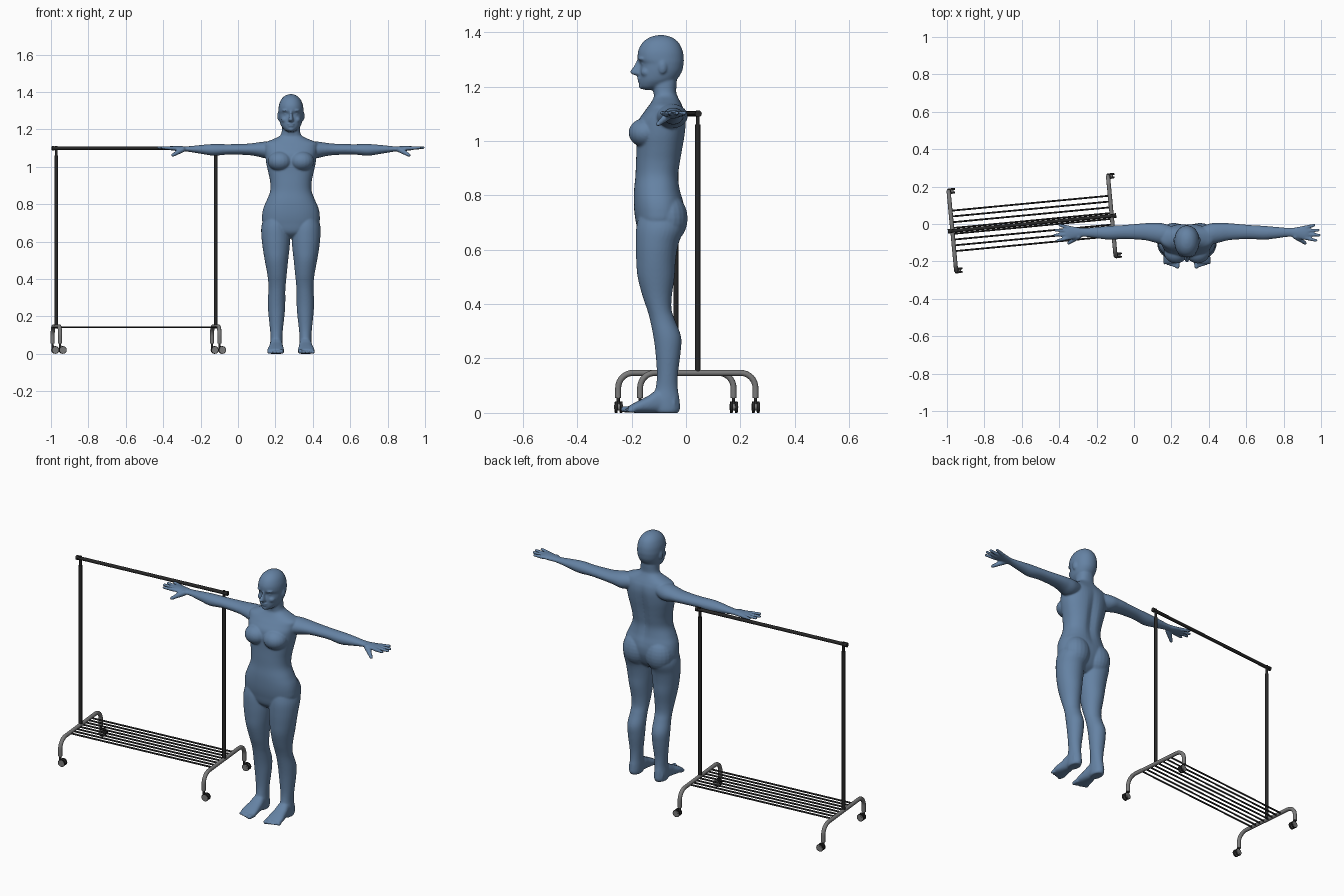
import bpy, bmesh, math
from mathutils import Matrix, Vector

cube = bpy.data.objects.get("Cube")
if cube:
    bpy.data.objects.remove(cube)


def material(name, r, g, b):
    mat = bpy.data.materials.new(name)
    mat.use_nodes = True
    mat.diffuse_color = (r, g, b, 1)
    mat.node_tree.nodes["Principled BSDF"].inputs["Base Color"].default_value = (r, g, b, 1)
    return mat


BLUE = material("slate blue", 0.13, 0.225, 0.37)
BLACK = material("soft black", 0.02, 0.02, 0.02)
GREY = material("mid grey", 0.2, 0.2, 0.2)


# ---------- helpers for the figure ----------
def smooth_rows(rows, steps=5):
    """Pass a Catmull-Rom curve through the given cross-sections."""
    out = []
    for i in range(len(rows) - 1):
        picks = [rows[max(i - 1, 0)], rows[i], rows[i + 1], rows[min(i + 2, len(rows) - 1)]]
        for k in range(steps):
            t = k / steps
            out.append([b + 0.5 * t * (c - a + t * (2 * a - 5 * b + 4 * c - d + t * (3 * (b - c) + d - a)))
                        for a, b, c, d in zip(*picks)])
    return out + [list(rows[-1])]


def loft(bm, axis, rows, power=1.0, sides=32):
    """Each row: position on the axis, then low/high limits on the two other axes."""
    u, v = [k for k in range(3) if k != axis]
    rings = []
    for t, u0, u1, v0, v1 in smooth_rows(rows):
        ring = []
        for k in range(sides):
            a = math.tau * k / sides
            c, s = math.cos(a), math.sin(a)
            p = [0, 0, 0]
            p[axis] = t
            p[u] = (u0 + u1) / 2 + (u1 - u0) / 2 * math.copysign(abs(c) ** power, c)
            p[v] = (v0 + v1) / 2 + (v1 - v0) / 2 * math.copysign(abs(s) ** power, s)
            ring.append(bm.verts.new(p))
        rings.append(ring)
    for a, b in zip(rings, rings[1:]):
        for k in range(sides):
            j = (k + 1) % sides
            bm.faces.new((a[k], a[j], b[j], b[k]))
    bm.faces.new(rings[0])
    bm.faces.new(rings[-1])
    return [vert for ring in rings for vert in ring]


def centred(rows):
    """Turn (z, half width, front, back) into full loft rows."""
    return [(z, -w, w, f, b) for z, w, f, b in rows]


def ball(bm, centre, radii):
    m = Matrix.Translation(centre) @ Matrix.Diagonal((*radii, 1))
    bmesh.ops.create_uvsphere(bm, u_segments=20, v_segments=14, radius=1, matrix=m)


def digit(bm, start, end, r0, r1, count=12):
    """Finger or toe as a tapering run of balls."""
    for k in range(count):
        t = k / (count - 1)
        ball(bm, Vector(start).lerp(Vector(end), t), [r0 + (r1 - r0) * t] * 3)


# ---------- figure: paired parts, made on the left side ----------
bm = bmesh.new()
# leg
loft(bm, 2, [
    (.74, .02, .14, -.17, -.02), (.68, .006, .158, -.183, -.008),
    (.62, .004, .157, -.185, -.028), (.56, .008, .15, -.183, -.038),
    (.5, .015, .14, -.178, -.042), (.43, .022, .127, -.16, -.052),
    (.38, .027, .121, -.143, -.053), (.34, .03, .12, -.132, -.04),
    (.28, .03, .124, -.12, -.018), (.22, .033, .121, -.112, -.02),
    (.14, .042, .113, -.107, -.03), (.09, .046, .109, -.112, -.03),
    (.05, .045, .112, -.125, -.024), (.015, .046, .112, -.12, -.022),
    (0, .05, .108, -.11, -.03)])
# foot and toes
loft(bm, 1, [
    (-.04, .052, .108, 0, .07), (-.1, .045, .112, 0, .085),
    (-.14, .041, .118, 0, .062), (-.18, .037, .126, 0, .042),
    (-.21, .04, .122, .002, .026)], 0.85)
for k in range(5):
    x = .049 + .017 * k
    r = .013 if k == 0 else .0095
    digit(bm, (x, -.195, r), (x + .002, -.228 + .005 * k, r), r, r * .9)
# arm and palm
loft(bm, 0, [
    (.06, -.1, -.02, 1.06, 1.135), (.13, -.108, .004, 1.046, 1.136),
    (.18, -.097, .006, 1.056, 1.13), (.23, -.086, .004, 1.063, 1.124),
    (.33, -.08, -.005, 1.066, 1.121), (.41, -.084, -.01, 1.06, 1.122),
    (.47, -.078, -.015, 1.068, 1.118), (.55, -.068, -.021, 1.081, 1.11),
    (.59, -.077, -.016, 1.083, 1.111), (.63, -.085, -.009, 1.087, 1.112),
    (.65, -.08, -.014, 1.09, 1.11)])
# fingers, thumb
for y, tip_x, tip_y in ((-.075, .69, -.088), (-.056, .708, -.06),
                        (-.036, .703, -.033), (-.018, .68, -.006)):
    digit(bm, (.635, y, 1.099), (tip_x, tip_y, 1.103), .0105, .008)
digit(bm, (.58, -.066, 1.093), (.632, -.102, 1.062), .016, .009)
# breast, buttock
ball(bm, (.058, -.148, 1.03), (.066, .063, .054))
ball(bm, (.07, -.066, .715), (.08, .072, .092))
# ear, brow, eye, cheek
ball(bm, (.064, -.086, 1.272), (.009, .016, .026))
ball(bm, (.027, -.157, 1.302), (.021, .019, .007))
ball(bm, (.026, -.15, 1.283), (.013, .014, .009))
ball(bm, (.032, -.144, 1.252), (.02, .022, .018))

# mirror to the right side
copy = bmesh.ops.duplicate(bm, geom=bm.verts[:] + bm.edges[:] + bm.faces[:])
for item in copy["geom"]:
    if isinstance(item, bmesh.types.BMVert):
        item.co.x *= -1

# ---------- figure: central parts ----------
# torso and neck
torso = loft(bm, 2, centred([
    (.62, .03, -.14, -.07), (.65, .11, -.172, -.035), (.7, .15, -.184, -.012),
    (.74, .154, -.19, -.006), (.78, .147, -.192, -.01), (.82, .13, -.191, -.02),
    (.87, .111, -.186, -.025), (.92, .111, -.184, -.018), (.97, .121, -.182, -.01),
    (1.02, .132, -.182, -.002), (1.07, .138, -.177, .002), (1.105, .142, -.155, -.003),
    (1.128, .14, -.138, -.013), (1.146, .1, -.126, -.022), (1.162, .065, -.118, -.03),
    (1.18, .051, -.12, -.036), (1.22, .047, -.126, -.034), (1.25, .045, -.13, -.035)]), 0.88, 48)
# spine groove
for vert in torso:
    if vert.co.y > -.08 and .76 < vert.co.z < 1.13:
        fade = math.sin(math.pi * (vert.co.z - .76) / .37)
        vert.co.y -= .014 * fade * math.exp(-(vert.co.x / .024) ** 2)
# head
loft(bm, 2, centred([
    (1.389, .008, -.105, -.08), (1.38, .032, -.135, -.05), (1.36, .052, -.161, -.026),
    (1.33, .064, -.176, -.012), (1.3, .067, -.177, -.008), (1.283, .066, -.168, -.009),
    (1.255, .063, -.171, -.015), (1.225, .055, -.172, -.034), (1.207, .043, -.171, -.06),
    (1.195, .03, -.166, -.09), (1.187, .014, -.15, -.11)]), 0.95, 40)
# nose, lips, chin
loft(bm, 2, centred([
    (1.3, .006, -.18, -.15), (1.275, .009, -.192, -.15), (1.256, .013, -.206, -.15),
    (1.246, .014, -.2, -.15), (1.24, .009, -.182, -.15)]), 1, 16)
ball(bm, (0, -.166, 1.229), (.021, .014, .005))
ball(bm, (0, -.165, 1.219), (.018, .014, .005))
ball(bm, (0, -.155, 1.201), (.019, .019, .012))

bmesh.ops.recalc_face_normals(bm, faces=bm.faces[:])
mesh = bpy.data.meshes.new("figure")
bm.to_mesh(mesh)
bm.free()
figure = bpy.data.objects.new("figure", mesh)
bpy.context.collection.objects.link(figure)
mesh.materials.append(BLUE)
figure.location.x = 0.283
# fuse the parts into one smooth skin
fuse = figure.modifiers.new("fuse", 'REMESH')
fuse.mode = 'VOXEL'
fuse.voxel_size = 0.0045
fuse.use_smooth_shade = True
soften = figure.modifiers.new("soften", 'SMOOTH')
soften.factor = 0.5
soften.iterations = 5

# ---------- clothes rack ----------
RACK = Matrix.Translation((-.545, .003, 0)) @ Matrix.Rotation(math.radians(5.4), 4, 'Z')


def tube(name, points, radius, mat):
    """Round bar along a path given in the rack's own frame."""
    curve = bpy.data.curves.new(name, 'CURVE')
    curve.dimensions = '3D'
    curve.bevel_depth = radius
    curve.bevel_resolution = 4
    curve.use_fill_caps = True
    line = curve.splines.new('POLY')
    line.points.add(len(points) - 1)
    for point, co in zip(line.points, points):
        point.co = (*co, 1)
    line.use_smooth = True
    curve.materials.append(mat)
    obj = bpy.data.objects.new(name, curve)
    bpy.context.collection.objects.link(obj)
    obj.matrix_world = RACK
    return obj


POST, REACH, BEND, BASE = .428, .213, .055, .147
tube("hanging_rail", [(-.445, 0, 1.1), (.445, 0, 1.1)], .0095, BLACK)
for side, s in (("right", -1), ("left", 1)):
    x = POST * s
    tube(side + "_rail_cap", [(.438 * s, 0, 1.1), (.452 * s, 0, 1.1)], .0125, BLACK)
    tube(side + "_post", [(x, 0, BASE), (x, 0, 1.06)], .0095, BLACK)
    tube(side + "_post_top", [(x, 0, 1.06), (x, 0, 1.112)], .007, BLACK)
    # end frame: a bar with both ends bent down
    half = [(x, REACH, .055)]
    for k in range(9):
        a = math.pi / 2 * k / 8
        half.append((x, REACH - BEND + BEND * math.cos(a), BASE - BEND + BEND * math.sin(a)))
    tube(side + "_end_frame", half + [(px, -py, pz) for px, py, pz in reversed(half)], .011, GREY)
    # casters with twin wheels
    for end, e in (("front", -1), ("back", 1)):
        name, y, wx = side + "_" + end, REACH * e, x + .014
        tube(name + "_stem", [(x, y, .058), (x, y, .03)], .006, BLACK)
        tube(name + "_fork", [(x, y, .04), (wx, y, .022)], .007, BLACK)
        tube(name + "_axle", [(wx, y - .015, .021), (wx, y + .015, .021)], .012, GREY)
        for w in (-1, 1):
            wy = y + .009 * w
            tube(name + "_wheel", [(wx, wy - .0045, .021), (wx, wy + .0045, .021)], .0205, BLACK)
            tube(name + "_hub", [(wx, wy - .005, .021), (wx, wy + .005, .021)], .017, GREY)
# shelf rods
for k in range(8):
    y = .031 * (k - 3.5)
    tube("shelf_rod", [(-POST, y, .143), (POST, y, .143)], .0048, BLACK)
